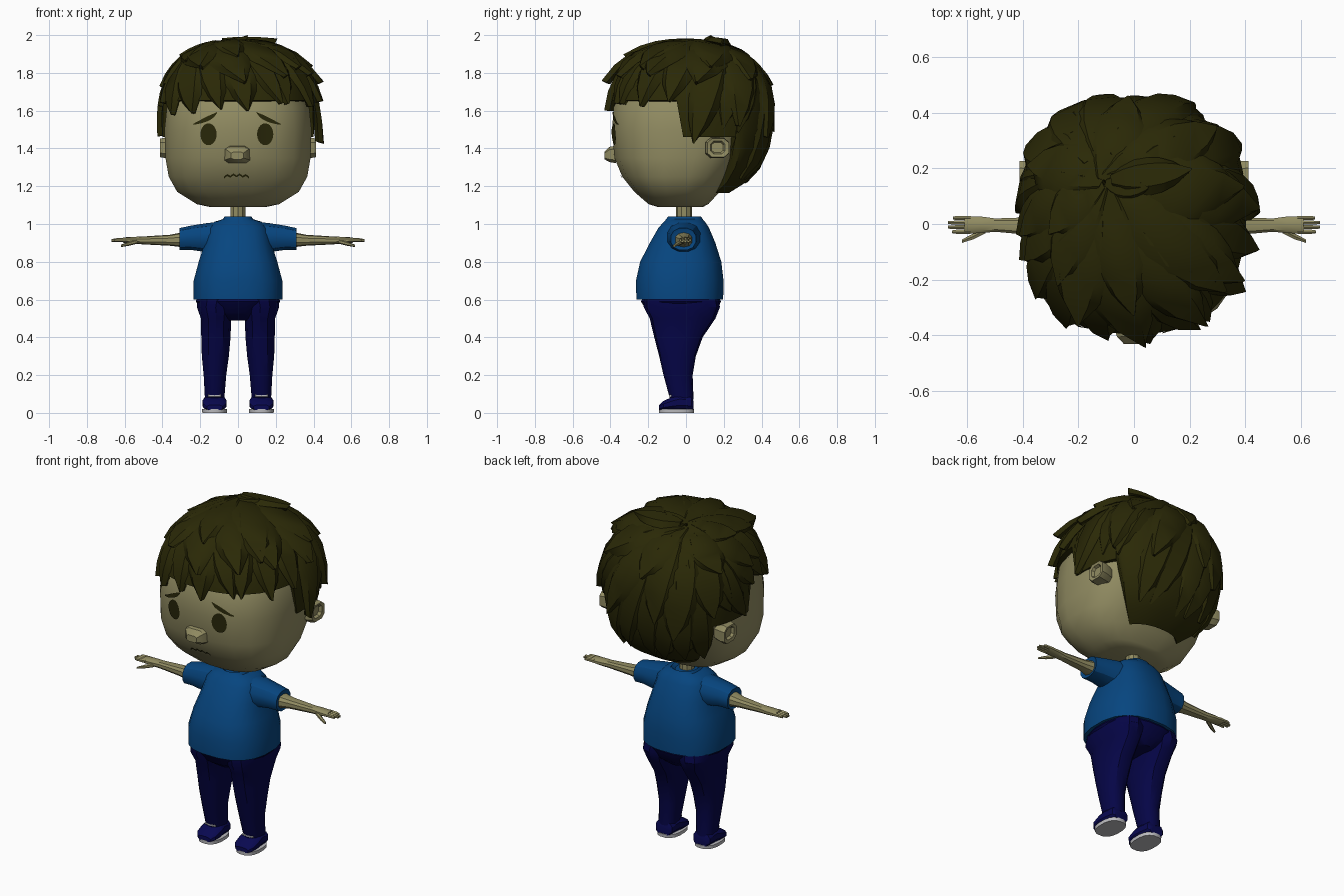
import bpy, bmesh, math, random
from math import cos, sin, pi, radians
from mathutils import Vector
from mathutils.bvhtree import BVHTree

random.seed(11)
if "Cube" in bpy.data.objects:
    bpy.data.objects.remove(bpy.data.objects["Cube"])


def material(name, rgb):
    m = bpy.data.materials.new(name)
    m.use_nodes = True
    m.diffuse_color = (*rgb, 1)
    m.node_tree.nodes["Principled BSDF"].inputs["Base Color"].default_value = (*rgb, 1)
    return m


SKIN = material("skin", (0.285, 0.262, 0.122))
HAIR = material("dark_hair", (0.023, 0.0215, 0.002))
INK = material("face_ink", (0.022, 0.0205, 0.003))
SHIRT = material("blue_shirt", (0.002, 0.060, 0.213))
DENIM = material("navy_trousers", (0.0015, 0.0015, 0.062))
SHOE = material("navy_shoe", (0.0025, 0.0025, 0.080))
WHITE = material("pale_sole", (0.50, 0.50, 0.52))


def finish(bm, name, mat, mirror=False, angle=32):
    bmesh.ops.recalc_face_normals(bm, faces=bm.faces)
    me = bpy.data.meshes.new(name)
    bm.to_mesh(me)
    bm.free()
    ob = bpy.data.objects.new(name, me)
    bpy.context.collection.objects.link(ob)
    me.materials.append(mat)
    if mirror:
        ob.modifiers.new("mirror", "MIRROR").use_mirror_merge = False
    bpy.ops.object.select_all(action="DESELECT")
    ob.select_set(True)
    bpy.context.view_layer.objects.active = ob
    bpy.ops.object.shade_smooth_by_angle(angle=radians(angle))
    return ob


def bridge(bm, rings):
    n = len(rings[0])
    for a, b in zip(rings, rings[1:]):
        for i in range(n):
            j = (i + 1) % n
            bm.faces.new((a[i], a[j], b[j], b[i]))


def power(v, p):
    return math.copysign(abs(v) ** (2 / p), v)


def loft(name, rings, mat, axis="z", p=2.0, seg=16, mirror=False):
    """Skin superellipse rings (position, centre u, radius u, centre v, radius v)."""
    bm = bmesh.new()
    loops = []
    for pos, cu, ru, cv, rv in rings:
        loop = []
        for i in range(seg):
            a = 2 * pi * (i + 0.5) / seg
            u, v = cu + ru * power(cos(a), p), cv + rv * power(sin(a), p)
            co = {"z": (u, v, pos), "x": (pos, u, v), "y": (u, pos, v)}[axis]
            loop.append(bm.verts.new(co))
        loops.append(loop)
    bridge(bm, loops)
    bm.faces.new(loops[0])
    bm.faces.new(loops[-1])
    return finish(bm, name, mat, mirror)


# Head: height, half width, front, back
head_rows = [(1.09, .15, -.15, .09), (1.105, .22, -.20, .12), (1.17, .325, -.275, .18),
             (1.25, .37, -.34, .24), (1.35, .388, -.382, .31), (1.5, .393, -.395, .36),
             (1.62, .380, -.386, .36), (1.75, .32, -.32, .32), (1.88, .16, -.16, .18)]
head = loft("head", [(z, 0, w, (f + b) / 2, (b - f) / 2) for z, w, f, b in head_rows],
            SKIN, p=2.55, seg=20)
tree = BVHTree.FromPolygons([v.co for v in head.data.vertices],
                            [p.vertices[:] for p in head.data.polygons])


# Painted face details, laid on the head as thin strips of (x, low, high) columns
def decal(name, columns):
    bm = bmesh.new()
    pairs = []
    for x, lo, hi in columns:
        pair = []
        for z in (lo, hi):
            hit = tree.ray_cast(Vector((x, -1, z)), Vector((0, 1, 0)))[0]
            pair.append(bm.verts.new((x, hit.y - 0.006, z)))
        pairs.append(pair)
    for a, b in zip(pairs, pairs[1:]):
        bm.faces.new((a[0], b[0], b[1], a[1]))
    finish(bm, name, INK)


for side, tag in ((1, "left"), (-1, "right")):
    middle = side * 0.15 - 0.006
    angles = [pi * (k + 0.1) / 10.2 for k in range(11)]
    decal(tag + "_eye", [(middle - 0.043 * cos(a), 1.475 - 0.058 * sin(a),
                          1.475 + 0.058 * sin(a)) for a in angles])
    brow = []
    for k in range(9):
        t = k / 8
        z = 1.590 - 0.062 * t ** 0.7
        h = 0.003 + 0.010 * sin(pi * t ** 0.7)
        brow.append((middle + side * (0.125 * t - 0.045), z - h, z + h))
    decal(tag + "_eyebrow", brow)
mouth = []
for k in range(9):
    z = 1.249 + (0.008 if k % 2 else -0.003) + 0.006 * sin(pi * k / 8)
    mouth.append((-0.074 + 0.0165 * k, z - 0.005, z + 0.005))
decal("mouth", mouth)

# Nose and ears
loft("nose", [(-.37, -.004, .072, 1.368, .048), (-.405, -.004, .060, 1.368, .042),
              (-.432, -.004, .034, 1.362, .020)], SKIN, "y", p=4, seg=8)
loft("ears", [(.33, .155, .055, 1.40, .048), (.385, .165, .066, 1.403, .057),
              (.412, .170, .060, 1.403, .052), (.408, .168, .040, 1.405, .036),
              (.392, .166, .032, 1.405, .028)], SKIN, "x", p=3, seg=8, mirror=True)

# Neck, shirt and sleeves
loft("neck", [(1.0, 0, .042, -.01, .042), (1.12, 0, .04, -.01, .042)], SKIN, seg=10)
loft("shirt", [(.60, 0, .238, -.033, .232), (.70, 0, .237, -.033, .234),
               (.80, 0, .210, -.028, .217), (.90, 0, .178, -.018, .175),
               (.98, 0, .158, -.012, .135), (1.012, 0, .125, -.008, .110),
               (1.026, 0, .080, -.008, .097), (1.040, 0, .072, -.008, .088),
               (1.025, 0, .055, -.008, .065)], SHIRT, p=2.5, seg=20)
loft("sleeves", [(.07, -.01, .10, .925, .090), (.16, -.012, .088, .928, .080),
                 (.25, -.014, .074, .927, .066), (.31, -.014, .068, .92, .060),
                 (.305, -.014, .056, .92, .050)], SHIRT, "x", p=2.3, seg=12, mirror=True)

# Arms, fingers and thumbs
loft("arms", [(.27, -.012, .052, .918, .046), (.31, -.012, .045, .916, .037),
              (.36, -.008, .034, .914, .029), (.50, -.004, .025, .913, .021),
              (.55, -.003, .031, .914, .018), (.61, -.003, .033, .915, .014)],
     SKIN, "x", p=2.4, seg=10, mirror=True)
for k, reach in enumerate((.655, .670, .67, .652)):
    y = -.028 + .0165 * k
    loft("finger_%d" % (k + 1), [(.59, y, .0085, .916, .011), (.64, y, .0085, .915, .010),
                                 (reach, y, .006, .913, .007)], SKIN, "x", seg=6, mirror=True)
loft("thumbs", [(.535, -.022, .013, .907, .012), (.58, -.045, .012, .895, .011),
                (.62, -.062, .007, .884, .006)], SKIN, "x", seg=6, mirror=True)

# Trousers
loft("pelvis", [(.64, 0, .205, -.025, .19), (.59, 0, .226, -.027, .214),
                (.53, 0, .180, -.02, .182), (.49, 0, .07, -.015, .13)], DENIM, p=2.4, seg=20)
legs = [(.62, .108, .105, -.027, .195), (.56, .118, .102, -.022, .202),
        (.50, .116, .082, -.018, .174), (.40, .117, .079, -.040, .128),
        (.30, .120, .073, -.045, .097), (.20, .122, .061, -.042, .077),
        (.07, .124, .052, -.022, .062)]
loft("legs", legs, DENIM, p=2.4, seg=14, mirror=True)

# Shoes: body, sole and laces
shoe = [(.04, .045, .025), (.03, .055, .038), (-.03, .060, .044),
        (-.07, .066, .037), (-.12, .062, .025), (-.142, .042, .015)]
loft("shoes", [(y, .124, w, .013 + h, h) for y, w, h in shoe], SHOE, "y", p=2.8,
     seg=12, mirror=True)
loft("soles", [(0, .124, .066, -.05, .094), (.020, .124, .067, -.05, .095)], WHITE,
     p=2.5, seg=16, mirror=True)
for k in range(2):
    z = .090 + .010 * k
    loft("lace_%d" % (k + 1), [(x, -.084 + .02 * k, .007, z, .007) for x in (.09, .158)],
         WHITE, "x", seg=6, mirror=True)

# Hair: a cap on a superellipsoid, then overlapping locks fanned out from a crown
CENTRE = Vector((0, .02, 1.56))
RX, RY, UP, DOWN, POW = .405, .422, .382, .43, 2.4
CROWN = Vector((-.25, .30, .92)).normalized()


def surface(d, lift=0.0):
    rz = UP if d.z > 0 else DOWN
    s = sum(abs(c / r) ** POW for c, r in zip(d, (RX, RY, rz))) ** (-1 / POW)
    return CENTRE + d * (s + lift)


def toward(a, z):
    """Direction of the cap point at azimuth a and height z."""
    dz = z - CENTRE.z
    r = (1 - abs(dz / (UP if dz > 0 else DOWN)) ** POW) ** (1 / POW)
    q = (abs(cos(a) / RX) ** POW + abs(sin(a) / RY) ** POW) ** (-1 / POW)
    return Vector((cos(a) * q * r, sin(a) * q * r, dz)).normalized()


def hairline(a):
    y = surface(Vector((cos(a), sin(a), 0))).y
    if y < -.02:
        return 1.655
    return 1.46 if y < .27 else 1.165


bm = bmesh.new()
rows = [[] for _ in range(13)]
for i in range(72):
    a = 2 * pi * i / 72
    edge = toward(a, hairline(a))
    for k in range(12):
        rows[k].append(bm.verts.new(surface(Vector((0, 0, 1)).slerp(edge, (k + .3) / 11.3))))
    rows[12].append(bm.verts.new(surface(edge, -.05)))
bridge(bm, rows)
bm.faces.new(rows[0])
finish(bm, "hair_cap", HAIR)


def lock(bm, tip, start, width, lift, curl, base):
    rings = []
    shape = (.35, .75, .98, 1, .9, .6, .06)
    for i, w in enumerate(shape):
        t = i / (len(shape) - 1)
        d = CROWN.slerp(tip, start + (1 - start) * t)
        side = d.cross(tip - CROWN).normalized()
        d = (d + side * curl * t * t).normalized()
        off = base + lift * t ** 3
        half = side * (width * w)
        left, right = (d - half).normalized(), (d + half).normalized()
        rings.append([bm.verts.new(c) for c in (
            surface(left, off - .008), surface((d - half * .6).normalized(), off + .018),
            surface((d + half * .5).normalized(), off + .024),
            surface(right, off - .004), surface(d, off - .025))])
    bridge(bm, rings)
    bm.faces.new(rings[0])
    bm.faces.new(rings[-1])


# Layers: name, count, start, width, raise
for name, count, start, width, base in (("hair_lower_locks", 21, .30, .23, .0),
                                        ("hair_middle_locks", 12, .15, .28, .010),
                                        ("hair_crown_locks", 8, .02, .31, .016)):
    bm = bmesh.new()
    for i in range(count):
        a = 2 * pi * (i + random.uniform(-.25, .25)) / count
        low = hairline(a)
        back = sin(a) > .3
        loose = not back and cos(a) > -.6
        lift = random.uniform(0, .012)
        if "lower" in name:
            z = low + (random.uniform(.04, .09) if back else random.uniform(-.075, -.005))
            # Fringe lies flat; locks behind the nape tuck inward
            lift -= .02 if back else 0
            lift += .03 if loose and cos(a) > .6 else 0
        elif "middle" in name:
            z = random.uniform(1.38, 1.56) if back else random.uniform(1.71, 1.79)
            lift += random.uniform(.025, .045) if loose else 0
        else:
            z = random.uniform(1.66, 1.78) if back else random.uniform(1.79, 1.86)
            lift += random.uniform(.01, .03) if loose else 0
        lock(bm, toward(a, z), start, width * random.uniform(.85, 1.15), lift,
             random.uniform(-.08, .18), base)
    finish(bm, name, HAIR, angle=40)

# Raised tuft on top
bm = bmesh.new()
lock(bm, Vector((.42, .36, .85)).normalized(), .1, .16, .03, .0, .036)
lock(bm, Vector((.10, .20, 1)).normalized(), .05, .13, .02, .05, .022)
finish(bm, "hair_tuft", HAIR, angle=40)
